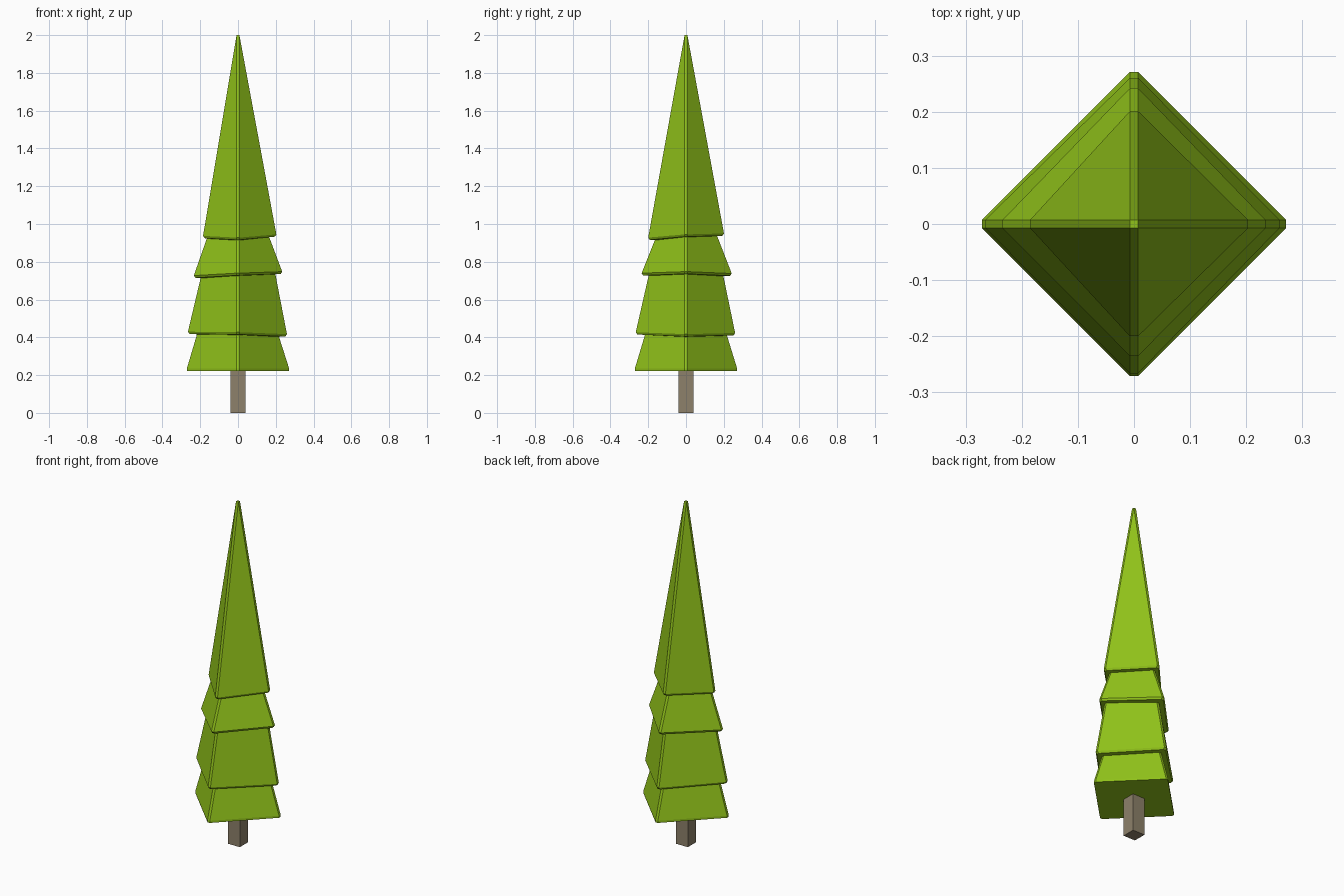
import bpy, bmesh

if "Cube" in bpy.data.objects:
    bpy.data.objects.remove(bpy.data.objects["Cube"])

def material(name, rgb):
    m = bpy.data.materials.new(name)
    m.diffuse_color = (*rgb, 1)
    m.use_nodes = True
    m.node_tree.nodes["Principled BSDF"].inputs["Base Color"].default_value = m.diffuse_color
    return m

def ring(bm, radii, heights, h=0.0075):
    """Chamfered diamond ring; corners ordered +x, +y, -x, -y."""
    verts = []
    dirs = [(1, 0), (0, 1), (-1, 0), (0, -1)]
    for (dx, dy), r, z in zip(dirs, radii, heights):
        for s in (-h, h):
            verts.append(bm.verts.new((dx * r - dy * s, dy * r + dx * s, z)))
    return verts

def finish(name, bm, mat):
    bmesh.ops.remove_doubles(bm, verts=bm.verts, dist=0.0001)
    bmesh.ops.recalc_face_normals(bm, faces=bm.faces)
    me = bpy.data.meshes.new(name)
    bm.to_mesh(me)
    bm.free()
    me.materials.append(mat)
    bpy.context.collection.objects.link(bpy.data.objects.new(name, me))

# Foliage tiers: rim radii, rim heights, neck radius below the rim
tiers = [
    ((0.203, 0.201, 0.185, 0.200), (0.945, 0.950, 0.937, 0.928), 0.165),
    ((0.234, 0.242, 0.234, 0.235), (0.748, 0.738, 0.727, 0.740), 0.198),
    ((0.259, 0.260, 0.265, 0.266), (0.417, 0.423, 0.430, 0.427), 0.217),
    ((0.271,) * 4, (0.234,) * 4, None),
]
bm = bmesh.new()
rings = [ring(bm, (0.0075,) * 4, (2.0,) * 4)]
for radii, zs, neck in tiers:
    rings.append(ring(bm, radii, zs))
    # thin bevelled lip under each rim
    lip = 0.0 if neck is None else 0.008
    rings.append(ring(bm, [r - lip for r in radii], [z - 0.012 for z in zs]))
    if neck:
        rings.append(ring(bm, (neck,) * 4, [z - 0.014 for z in zs]))
for a, b in zip(rings, rings[1:]):
    for i in range(8):
        j = (i + 1) % 8
        if (a[i].co - a[j].co).length < 1e-5:
            bm.faces.new((a[i], b[i], b[j]))
        else:
            bm.faces.new((a[i], b[i], b[j], a[j]))
bm.faces.new([rings[0][i] for i in (0, 2, 4, 6)])
bm.faces.new(rings[-1])
finish("foliage", bm, material("leaf_green", (0.28, 0.54, 0.01)))

# Square trunk
bm = bmesh.new()
bmesh.ops.create_cube(bm, size=1)
for v in bm.verts:
    v.co = (v.co.x * 0.078, v.co.y * 0.078, 0.0 if v.co.z < 0 else 0.26)
finish("trunk", bm, material("bark", (0.27, 0.22, 0.145)))
